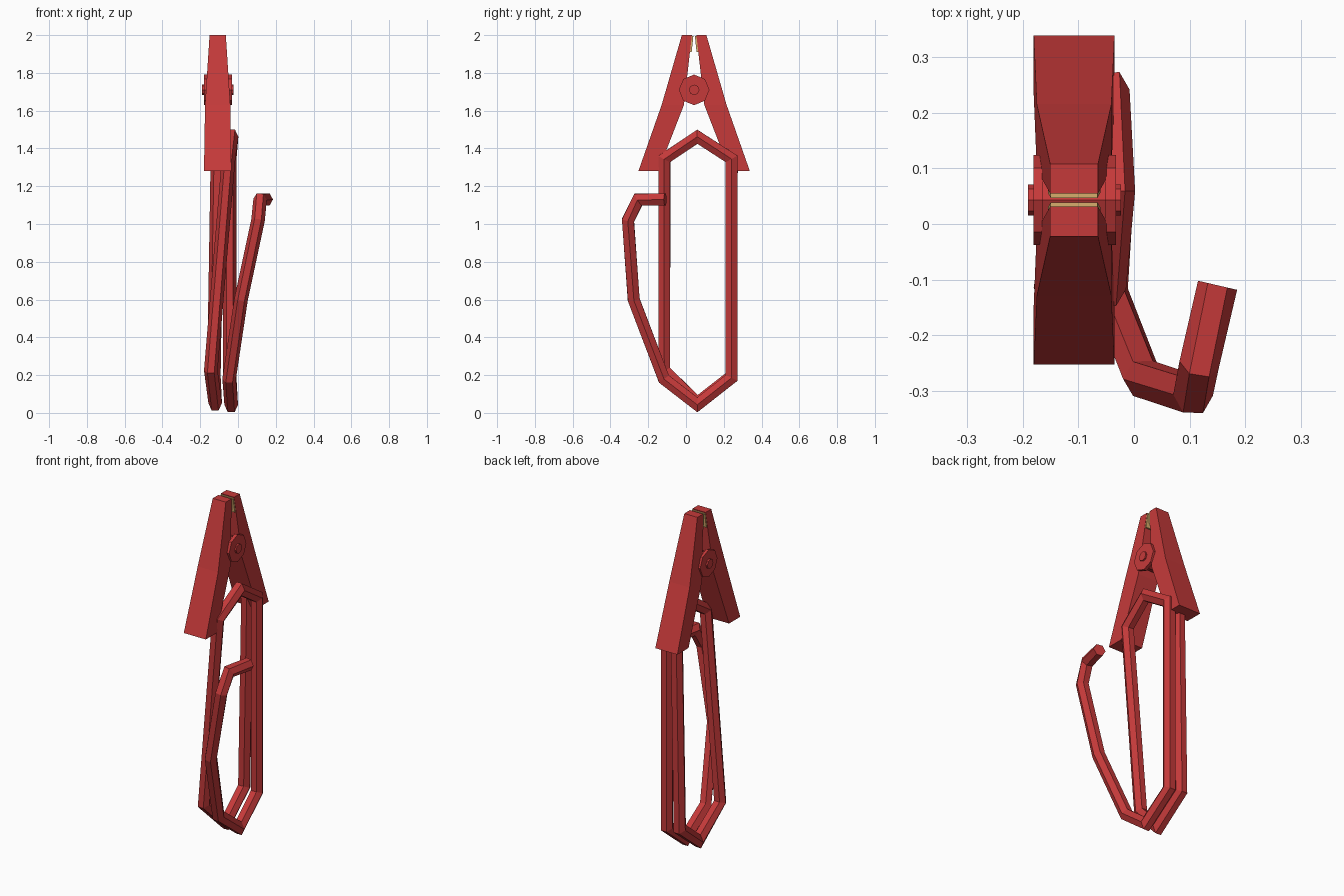
import bpy, bmesh, math
from mathutils import Vector, Matrix

if "Cube" in bpy.data.objects:
    bpy.data.objects.remove(bpy.data.objects["Cube"])


def material(name, rgb):
    m = bpy.data.materials.new(name)
    m.diffuse_color = (*rgb, 1)
    m.use_nodes = True
    m.node_tree.nodes["Principled BSDF"].inputs["Base Color"].default_value = m.diffuse_color
    return m


RED = material("red plastic", (0.56, 0.042, 0.042))
TAN = material("tan pad", (0.68, 0.42, 0.15))
CX, CY = -0.1075, 0.043      # centre of the clip
PIVOT_Z = 1.71


def finish(bm, name, mat):
    bmesh.ops.recalc_face_normals(bm, faces=bm.faces)
    me = bpy.data.meshes.new(name)
    bm.to_mesh(me)
    bm.free()
    me.materials.append(mat)
    ob = bpy.data.objects.new(name, me)
    bpy.context.collection.objects.link(ob)
    return ob


def skin(rings, name, mat):
    """Join equal rings of points into a closed, capped solid."""
    bm = bmesh.new()
    rows = [[bm.verts.new(p) for p in r] for r in rings]
    n = len(rows[0])
    for a, b in zip(rows, rows[1:]):
        for i in range(n):
            j = (i + 1) % n
            bm.faces.new((a[i], a[j], b[j], b[i]))
    bm.faces.new(rows[0])
    bm.faces.new(rows[-1])
    return finish(bm, name, mat)


def loft(rows, side, name, mat):
    """Rows of (z, inner offset, outer offset, half width), mirrored by side."""
    rings = []
    for z, i, o, w in rows:
        yi, yo = CY + side * i, CY + side * o
        rings.append([(CX - w, yi, z), (CX + w, yi, z), (CX + w, yo, z), (CX - w, yo, z)])
    return skin(rings, name, mat)


def wire(points, name, r=0.036, sides=6):
    """Mitred hexagonal wire along a path."""
    pts = [Vector(p) for p in points]
    rings = []
    for k, p in enumerate(pts):
        d0 = (p - pts[max(k - 1, 0)]).normalized()
        d1 = (pts[min(k + 1, len(pts) - 1)] - p).normalized()
        t = (d0 + d1).normalized()
        miter = 1 / max(t.dot(d0 if k else d1), 0.5)
        x = Vector((1, 0, 0))
        u = (x - t * x.dot(t)).normalized()
        v = t.cross(u) * miter
        rings.append([p + r * (u * math.cos(a) + v * math.sin(a))
                      for a in (2 * math.pi * i / sides for i in range(sides))])
    return skin(rings, name, RED)


def drum(name, x0, x1, r, spin=0.0):
    """Eight-sided cylinder along x at the pivot."""
    bm = bmesh.new()
    m = (Matrix.Translation(((x0 + x1) / 2, CY, PIVOT_Z))
         @ Matrix.Rotation(math.pi / 2, 4, 'Y') @ Matrix.Rotation(spin, 4, 'Z'))
    bmesh.ops.create_cone(bm, cap_ends=True, segments=8, radius1=r, radius2=r,
                          depth=x1 - x0, matrix=m)
    return finish(bm, name, RED)


# Clip jaws and the thin gripping pads at their tips
for side, word in ((-1, "front"), (1, "back")):
    loft([(2.0, 0.012, 0.065, 0.043), (1.63, 0.054, 0.172, 0.067),
          (1.28, 0.190, 0.295, 0.0725)], side, word + "_jaw", RED)
    loft([(1.995, 0.004, 0.0125, 0.042), (1.91, 0.013, 0.023, 0.047)],
         side, word + "_pad", TAN)

# Pivot: spring core, end discs and pin
drum("spring_core", -0.17, -0.045, 0.06)
for word, a, b in (("left", -0.18, -0.163), ("right", -0.052, -0.032)):
    drum(word + "_pivot_disc", a, b, 0.081)
drum("pivot_pin", -0.19, -0.023, 0.028)

# Bent wire: hook, first loop, over the top, then second loop up into the jaw
wire([(0.15, -0.11, 1.13), (0.117, -0.252, 1.13), (0.106, -0.307, 1.02),
      (0.016, -0.277, 0.60), (-0.047, -0.117, 0.18), (-0.036, 0.06, 0.043),
      (-0.044, 0.241, 0.185), (-0.044, 0.241, 1.345), (-0.034, 0.06, 1.462),
      (-0.05, -0.115, 1.345), (-0.144, -0.115, 0.225), (-0.121, 0.06, 0.053),
      (-0.128, 0.241, 0.195), (-0.108, 0.243, 1.40)], "hook_wire")
